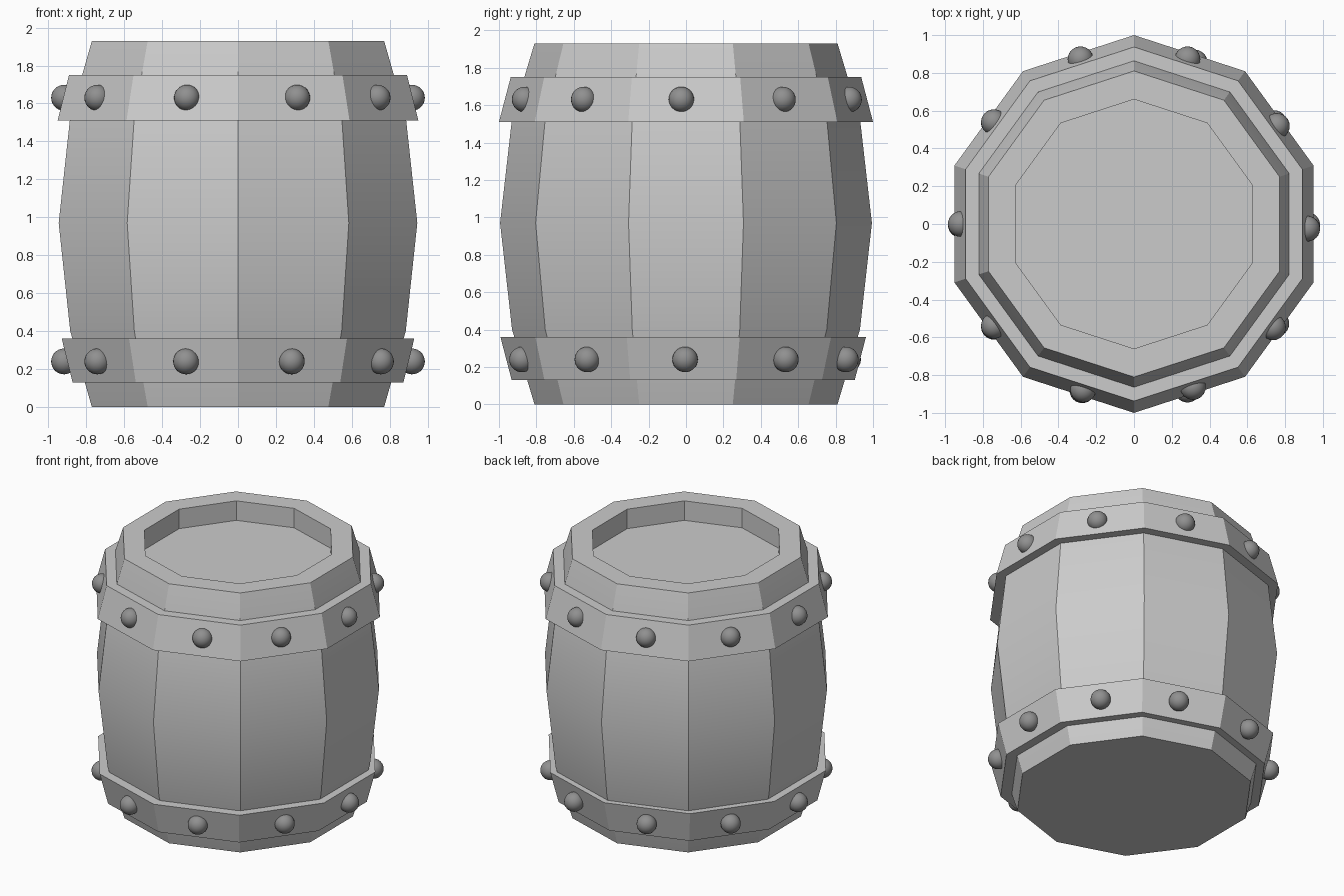
import bpy, bmesh, math

if "Cube" in bpy.data.objects:
    bpy.data.objects.remove(bpy.data.objects["Cube"])

SIDES = 10


def material(name, v):
    m = bpy.data.materials.new(name)
    m.diffuse_color = (v, v, v, 1)
    m.use_nodes = True
    m.node_tree.nodes["Principled BSDF"].inputs["Base Color"].default_value = m.diffuse_color
    return m


grey = material("light grey", 0.6)
dark = material("dark grey", 0.28)


def lathe(name, profile, mat, closed=False, cy=0.0):
    """Ten-sided turned shape from (radius, z) points; open profiles get end caps."""
    bm = bmesh.new()
    rings = []
    for r, z in profile:
        ring = []
        for i in range(SIDES):
            a = math.pi / 2 + 2 * math.pi * i / SIDES
            ring.append(bm.verts.new((r * math.cos(a), cy + r * math.sin(a), z)))
        rings.append(ring)
    n = len(rings)
    for k in range(n if closed else n - 1):
        lo, hi = rings[k], rings[(k + 1) % n]
        for i in range(SIDES):
            j = (i + 1) % SIDES
            bm.faces.new((lo[i], lo[j], hi[j], hi[i]))
    if not closed:
        bm.faces.new(rings[0][::-1])
        bm.faces.new(rings[-1])
    bmesh.ops.recalc_face_normals(bm, faces=bm.faces)
    me = bpy.data.meshes.new(name)
    bm.to_mesh(me)
    bm.free()
    me.materials.append(mat)
    ob = bpy.data.objects.new(name, me)
    bpy.context.collection.objects.link(ob)
    return ob


# Barrel body with a recessed lid, smooth along the staves only
body = lathe("barrel_body", [(0.81, 0), (0.93, 0.40), (0.994, 0.97), (0.93, 1.53),
                             (0.81, 1.93), (0.66, 1.93), (0.66, 1.785)], grey)
bpy.context.view_layer.objects.active = body
body.select_set(True)
bpy.ops.object.shade_smooth_by_angle(angle=math.radians(25))

# Hoops
lathe("upper_hoop", [(1.0, 1.51), (0.937, 1.75), (0.855, 1.75), (0.92, 1.51)],
      grey, True)
lathe("lower_hoop", [(0.917, 0.13), (0.977, 0.36), (0.905, 0.36), (0.84, 0.13)],
      grey, True, -0.015)

# Rivets, one per hoop face, with slight hand-set sideways offsets
UPPER = [-0.025, -0.025, 0, 0, 0, 0, 0, 0.015, 0.03, -0.01]
LOWER = [0, 0, -0.04, 0, 0, 0, 0, 0.01, 0, 0.02]
for label, z, dist, cy, shifts in (("upper", 1.63, 0.917, 0, UPPER),
                                   ("lower", 0.24, 0.917, -0.005, LOWER)):
    for i, s in enumerate(shifts):
        a = 2 * math.pi * i / SIDES
        bpy.ops.mesh.primitive_uv_sphere_add(
            segments=24, ring_count=14, radius=0.068,
            location=(dist * math.cos(a) - s * math.sin(a),
                      cy + dist * math.sin(a) + s * math.cos(a), z))
        ob = bpy.context.object
        ob.name = f"{label}_rivet_{i + 1}"
        ob.data.materials.append(dark)
        bpy.ops.object.shade_smooth()
